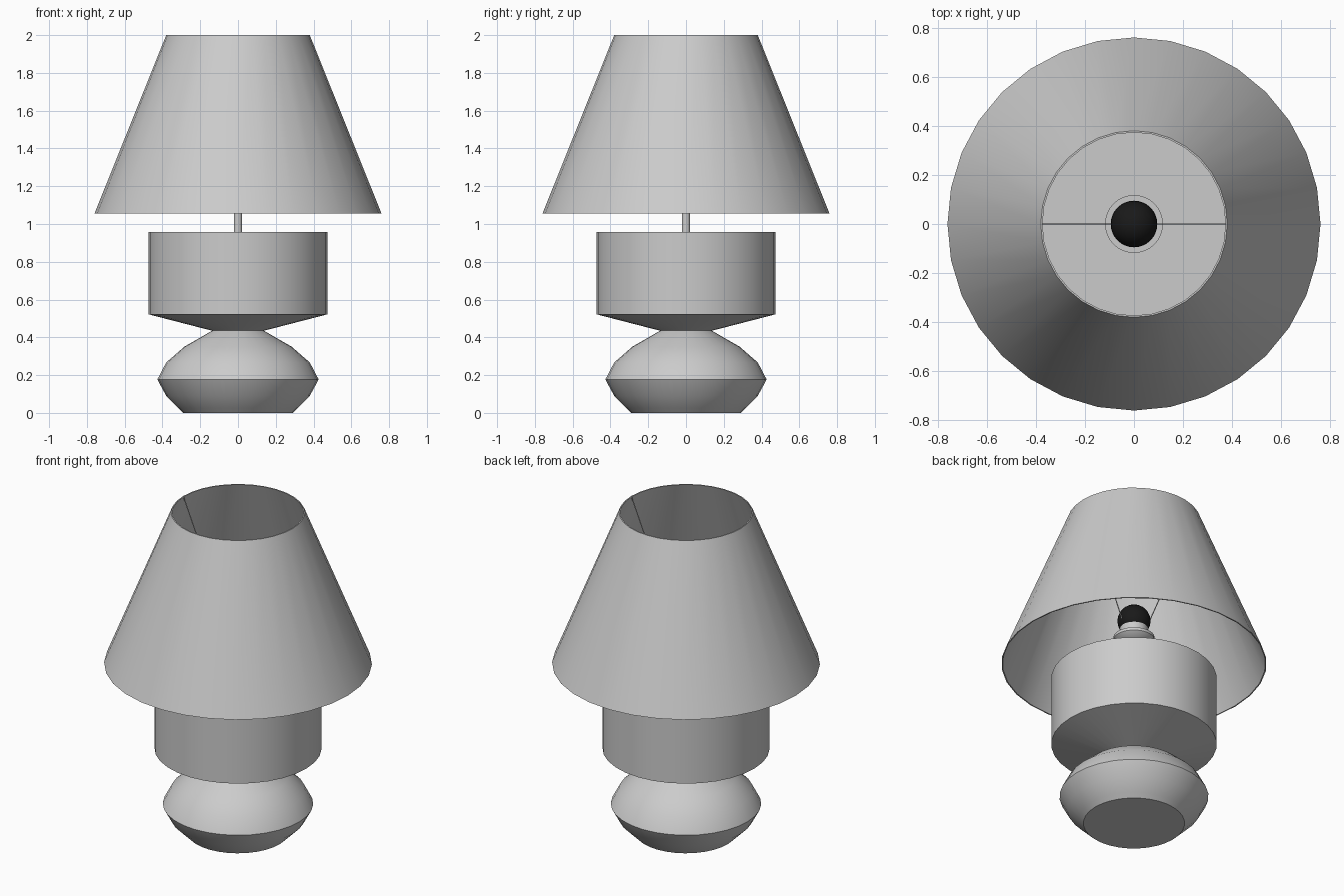
import bpy, bmesh, math

if "Cube" in bpy.data.objects:
    bpy.data.objects.remove(bpy.data.objects["Cube"])

SEGS = 32


def finish(name, bm, angle=40, color=None):
    bmesh.ops.remove_doubles(bm, verts=bm.verts, dist=1e-5)
    bmesh.ops.recalc_face_normals(bm, faces=bm.faces)
    mesh = bpy.data.meshes.new(name)
    bm.to_mesh(mesh)
    bm.free()
    obj = bpy.data.objects.new(name, mesh)
    bpy.context.collection.objects.link(obj)
    bpy.ops.object.select_all(action='DESELECT')
    obj.select_set(True)
    bpy.context.view_layer.objects.active = obj
    bpy.ops.object.shade_smooth_by_angle(angle=math.radians(angle))
    if color:
        mat = bpy.data.materials.new(name + "_material")
        mat.diffuse_color = color
        mat.use_nodes = True
        mat.node_tree.nodes["Principled BSDF"].inputs["Base Color"].default_value = mat.diffuse_color
        mesh.materials.append(mat)
    return obj


def lathe(name, profile, segs=SEGS, closed=False, angle=40, color=None):
    """Spin a list of (radius, height) points around z."""
    bm = bmesh.new()
    verts = [bm.verts.new((r, 0, z)) for r, z in profile]
    pairs = list(zip(verts, verts[1:]))
    if closed:
        pairs.append((verts[-1], verts[0]))
    edges = [bm.edges.new(p) for p in pairs]
    bmesh.ops.spin(bm, geom=verts + edges, cent=(0, 0, 0), axis=(0, 0, 1),
                   angle=2 * math.pi, steps=segs, use_merge=True)
    return finish(name, bm, angle, color)


# Ceramic body: rounded foot, narrow neck and drum
lathe("lamp_body", [
    (0, 0), (0.29, 0), (0.315, 0.025), (0.38, 0.09), (0.427, 0.177),
    (0.38, 0.267), (0.285, 0.35), (0.137, 0.435), (0.474, 0.522),
    (0.474, 0.957), (0, 0.957)])

# Stem, flange and bulb socket
lathe("stem", [(0.022, 0.95), (0.022, 1.2)], segs=16)
lathe("socket_flange", [(0, 1.17), (0.07, 1.17), (0.118, 1.21),
                        (0.118, 1.228), (0.08, 1.228)])
lathe("socket", [(0.08, 1.2), (0.08, 1.29), (0, 1.29)])

# Black bulb
arc = [math.pi * (i / 12 - 0.5) for i in range(13)]
lathe("bulb", [(0.095 * math.cos(a), 1.337 + 0.095 * math.sin(a)) for a in arc],
      color=(0.01, 0.01, 0.01, 1))

# Open conical shade with a thin wall
lathe("shade", [(0.76, 1.055), (0.38, 2.0), (0.373, 2.0), (0.753, 1.055)],
      closed=True)

# Two slanted wires carrying the shade
for side, label in ((-1, "left"), (1, "right")):
    curve = bpy.data.curves.new("shade_wire_" + label, 'CURVE')
    curve.dimensions = '3D'
    curve.bevel_depth = 0.003
    curve.bevel_resolution = 1
    spline = curve.splines.new('POLY')
    spline.points.add(1)
    spline.points[0].co = (side * 0.065, 0, 1.26, 1)
    spline.points[1].co = (side * 0.375, 0, 1.99, 1)
    wire = bpy.data.objects.new("shade_wire_" + label, curve)
    bpy.context.collection.objects.link(wire)
